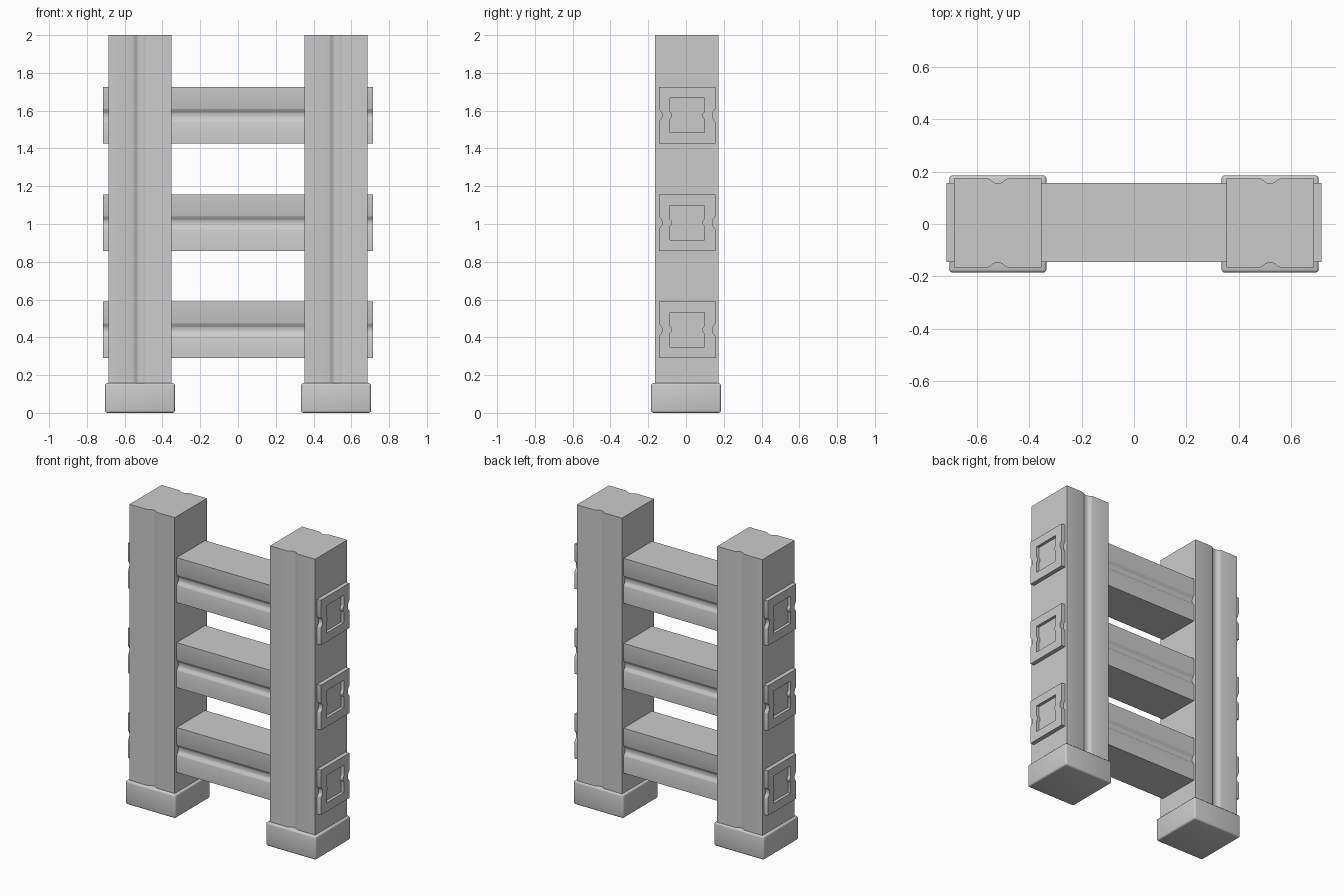
import bpy, bmesh

if "Cube" in bpy.data.objects:
    bpy.data.objects.remove(bpy.data.objects["Cube"])

# Right half of the shallow groove: (distance from the centre line, depth)
GROOVE = [(0.037, 0.0), (0.031, 0.002), (0.018, 0.013), (0.011, 0.016)]


def grooved_section(half_u, half_v):
    """Square section with a groove running down both u sides."""
    dips = [(-v, d) for v, d in GROOVE] + [(v, d) for v, d in reversed(GROOVE)]
    side = [(half_u, -half_v)] + [(half_u - d, v) for v, d in dips] + [(half_u, half_v)]
    return side + [(-u, -v) for u, v in side]


def loft(name, section, rings, place, location):
    """Join scaled copies of a section along an axis and cap both ends."""
    bm = bmesh.new()
    loops = [[bm.verts.new(place(u * s, v * s, t)) for u, v in section] for t, s in rings]
    n = len(section)
    for a, b in zip(loops, loops[1:]):
        for i in range(n):
            j = (i + 1) % n
            bm.faces.new((a[i], a[j], b[j], b[i]))
    bm.faces.new(loops[0])
    bm.faces.new(loops[-1])
    bmesh.ops.recalc_face_normals(bm, faces=bm.faces)
    mesh = bpy.data.meshes.new(name)
    bm.to_mesh(mesh)
    bm.free()
    return finish(mesh, name, location)


def finish(mesh, name, location):
    obj = bpy.data.objects.new(name, mesh)
    bpy.context.collection.objects.link(obj)
    obj.location = location
    bpy.ops.object.select_all(action='DESELECT')
    obj.select_set(True)
    bpy.context.view_layer.objects.active = obj
    bpy.ops.object.shade_smooth_by_angle(angle=0.7)
    return obj


def foot(name, x):
    """Rounded block under a post."""
    bm = bmesh.new()
    bmesh.ops.create_cube(bm, size=1)
    bmesh.ops.scale(bm, vec=(0.37, 0.37, 0.157), verts=bm.verts)
    bmesh.ops.bevel(bm, geom=bm.edges[:], offset=0.012, segments=3,
                    profile=0.5, affect='EDGES')
    mesh = bpy.data.meshes.new(name)
    bm.to_mesh(mesh)
    bm.free()
    return finish(mesh, name, (x, 0, 0.0785))


# Posts and their feet
post_section = grooved_section(0.169, 0.167)
for side, x in (("left", -0.519), ("right", 0.519)):
    loft(side + "_post", post_section, [(0.1, 1), (2.0, 1)],
         lambda u, v, t: (v, u, t), (x, 0.004, 0))
    foot(side + "_foot", x)

# Rungs pass through the posts, with a recessed panel in each end
rung_section = grooved_section(0.15, 0.15)
rung_rings = [(-0.694, 0.61), (-0.714, 0.61), (-0.714, 1),
              (0.714, 1), (0.714, 0.61), (0.694, 0.61)]
for name, z in (("lower", 0.44), ("middle", 1.007), ("upper", 1.575)):
    loft(name + "_rung", rung_section, rung_rings,
         lambda u, v, t: (t, u, v), (0, 0.006, z))
